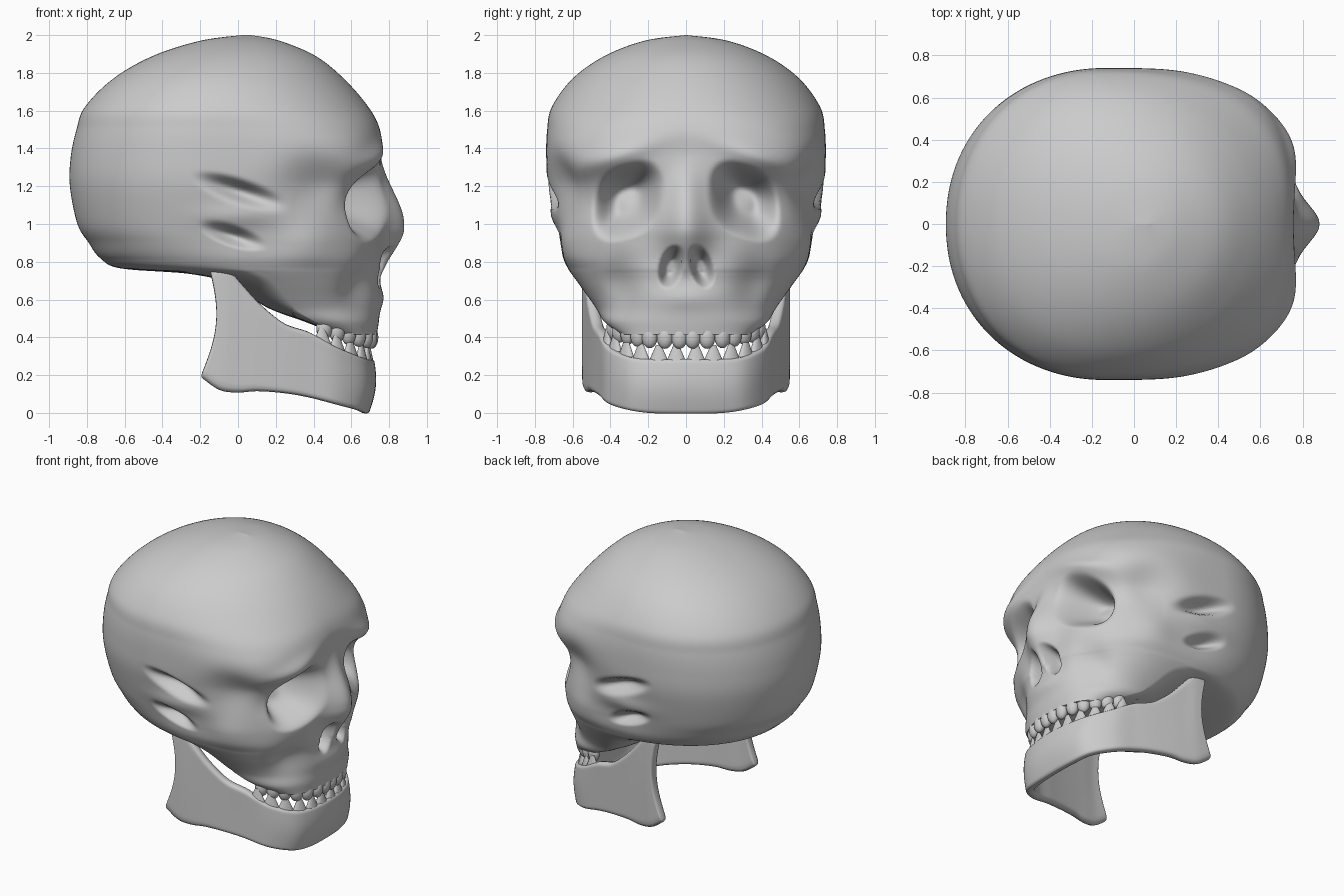
import bpy, bmesh, math
from mathutils import Vector, Matrix

if "Cube" in bpy.data.objects:
    bpy.data.objects.remove(bpy.data.objects["Cube"])


def catmull(rows, steps):
    """Smoothly resample a list of tuples."""
    out, n = [], len(rows)
    for i in range(n - 1):
        p = [rows[max(0, min(n - 1, i + k))] for k in (-1, 0, 1, 2)]
        for s in range(steps):
            t = s / steps
            out.append([0.5 * (2 * b + (c - a) * t + (2 * a - 5 * b + 4 * c - d) * t * t
                               + (3 * b - a - 3 * c + d) * t ** 3) for a, b, c, d in zip(*p)])
    return out + [list(rows[-1])]


def smooth(a, b, v):
    t = max(0.0, min(1.0, (v - a) / (b - a)))
    return t * t * (3 - 2 * t)


def gauss(a, a0, ra, b, b0, rb):
    return math.exp(-((a - a0) / ra) ** 2 - ((b - b0) / rb) ** 2)


def pit(a, a0, ra, b, b0, rb, soft=0.4, power=2):
    e = (abs((a - a0) / ra) ** power + abs((b - b0) / rb) ** power) ** (1 / power)
    return 1 - smooth(soft, 1.1, e)


def finish(name, bm, angle=60):
    bmesh.ops.recalc_face_normals(bm, faces=bm.faces)
    me = bpy.data.meshes.new(name)
    bm.to_mesh(me)
    bm.free()
    ob = bpy.data.objects.new(name, me)
    bpy.context.collection.objects.link(ob)
    bpy.ops.object.select_all(action='DESELECT')
    ob.select_set(True)
    bpy.context.view_layer.objects.active = ob
    bpy.ops.object.shade_smooth_by_angle(angle=math.radians(angle))
    return ob


# Skull slices: z, back x, front x, widest x, half width, front squareness
SLICES = [
    (2.0, .02, .07, .045, .005, 2), (1.97, -.2, .22, 0, .22, 2), (1.89, -.45, .41, -.05, .43, 2),
    (1.77, -.66, .56, -.1, .6, 2.05), (1.62, -.81, .69, -.13, .71, 2.25),
    (1.5, -.855, .75, -.13, .735, 2.7), (1.36, -.885, .755, -.13, .74, 3.2),
    (1.2, -.89, .76, -.13, .73, 2.7), (1.0, -.85, .77, -.12, .685, 2.7),
    (.9, -.79, .765, -.08, .665, 2.7), (.82, -.73, .76, 0, .65, 2.6),
    (.765, -.62, .76, .05, .625, 2.5), (.735, -.25, .755, .12, .605, 2.4),
    (.68, -.03, .75, .2, .565, 2.3), (.56, .15, .75, .3, .48, 2.2),
    (.48, .36, .745, .42, .43, 2.2), (.415, .53, .735, .56, .34, 2.2)]


def sculpt(x, y, z):
    a, sg = abs(y), (1 if y >= 0 else -1)
    dx = dy = 0.0
    if x > .3:
        # eye sockets, drooping brow ridge, recessed outer rim and hollow cheeks
        tilt = z + .3 * (a - .3)
        dx -= .22 * pit(a, .31, .18, tilt, 1.125, .19, .25, 2.6)
        dx -= .06 * gauss(a, .28, .12, z, 1.2, .08)
        dx -= .05 * gauss(a, .47, .12, z, 1.12, .14)
        dx += .035 * gauss(a, .38, .2, tilt, 1.38, .06)
        dx -= .05 * gauss(a, .36, .1, z, .68, .13)
        # nose bridge and nose openings
        ridge = smooth(1.38, 1.0, z) if z > 1.0 else smooth(.70, .98, z)
        dx += .11 * ridge * math.exp(-(a / (.06 + .06 * ridge)) ** 2)
        dx += .02 * gauss(a, 0, .17, z, .61, .06)
        dx -= .14 * pit(a - .2 * (.78 - z), .078, .062, z, .775, .11, .3) * smooth(.008, .04, a)
    if a > .3:
        # temple hollow, cheekbone, slits above and below the cheek arch
        dy -= .05 * gauss(x, .42, .16, z, 1.22, .14)
        dy += .03 * gauss(x, .38, .16, z, .9, .12)
        dy -= .09 * pit(x, .01, .24, z + .3 * x, 1.175, .07, 0)
        dy -= .07 * pit(x, -.03, .17, z + .3 * x, .93, .06, 0)
        dy += .02 * gauss(x, .0, .2, z, 1.04, .06)
    return x + dx, y + dy * sg, z


bm = bmesh.new()
N = 320
rings = []
for z, xb, xf, xm, w, nf in catmull(SLICES, 12):
    ring = []
    for k in range(N):
        c, s = math.cos(2 * math.pi * k / N), math.sin(2 * math.pi * k / N)
        n = nf if c > 0 else 2.12
        r = (abs(c) ** n + abs(s) ** n) ** (-1 / n)
        x = xm + r * c * ((xf - xm) if c > 0 else (xm - xb))
        ring.append(bm.verts.new(sculpt(x, r * s * w, z)))
    rings.append(ring)
for r0, r1 in zip(rings, rings[1:]):
    for k in range(N):
        bm.faces.new((r0[k], r0[(k + 1) % N], r1[(k + 1) % N], r1[k]))
bm.faces.new(rings[0])
bm.faces.new(rings[-1])
finish("skull", bm, 80)

# Lower jaw stations: y, bottom x, bottom z, top x, top z, bulge in x
JAW = [(0, .69, -.012, .72, .29, .025), (.19, .68, -.008, .70, .29, .025),
       (.32, .64, .012, .645, .305, .02), (.42, .52, .045, .52, .355, .01),
       (.465, .36, .085, .38, .43, 0), (.495, .23, .105, .25, .475, 0),
       (.52, .10, .113, .12, .58, 0), (.535, 0, .105, .02, .69, .01),
       (.548, -.10, .12, -.07, .785, .03), (.552, -.20, .19, -.15, .76, .06)]
full = [(-r[0],) + r[1:] for r in JAW[:0:-1]] + JAW
bm = bmesh.new()
cols = []
for y, xb, zb, xt, zt, b in catmull(full, 5):
    cols.append([bm.verts.new((xb + (xt - xb) * t + b * math.sin(math.pi * t), y, zb + (zt - zb) * t))
                 for t in [i / 12 for i in range(13)]])
for c0, c1 in zip(cols, cols[1:]):
    for i in range(12):
        bm.faces.new((c0[i], c1[i], c1[i + 1], c0[i + 1]))
jaw = finish("lower_jaw", bm)
outward = max(jaw.data.polygons, key=lambda p: p.center.x).normal.x > 0
solid = jaw.modifiers.new("thickness", 'SOLIDIFY')
solid.thickness = .06
solid.offset = -1 if outward else 1
sub = jaw.modifiers.new("round", 'SUBSURF')
sub.levels = sub.render_levels = 1


# Teeth follow the arch of the jaw
def tooth_row(name, arch, count, upper):
    pts = [Vector(p) for p in catmull(arch, 20)]
    dist = [0.0]
    for p, q in zip(pts, pts[1:]):
        dist.append(dist[-1] + (q - p).length)
    bm = bmesh.new()
    pitch = dist[-1] / count
    for i in range(count):
        j = min(range(len(pts)), key=lambda k: abs(dist[k] - (i + .5) * pitch))
        tan = pts[min(j + 1, len(pts) - 1)] - pts[max(j - 1, 0)]
        ang = math.atan2(tan.y, tan.x)
        for side in (1, -1):
            p = pts[j]
            M = (Matrix.Translation((p.x, side * p.y, p.z)) @ Matrix.Rotation(side * ang, 4, 'Z'))
            if upper:
                bmesh.ops.create_uvsphere(bm, u_segments=16, v_segments=12, radius=1,
                                          matrix=M @ Matrix.Diagonal((pitch * .56, .035, .06, 1)))
            else:
                bmesh.ops.create_cone(bm, cap_ends=True, segments=16, radius1=pitch * .55,
                                      radius2=pitch * .15, depth=.09,
                                      matrix=M @ Matrix.Diagonal((1, .5, 1, 1)))
    finish(name, bm)


tooth_row("upper_teeth", [(.71, 0, .40), (.695, .15, .40), (.635, .26, .41), (.53, .35, .43),
                          (.42, .40, .455)], 7, True)
tooth_row("lower_teeth", [(.695, 0, .315), (.675, .18, .315), (.61, .30, .335), (.485, .40, .385),
                          (.40, .425, .425)], 6, False)
